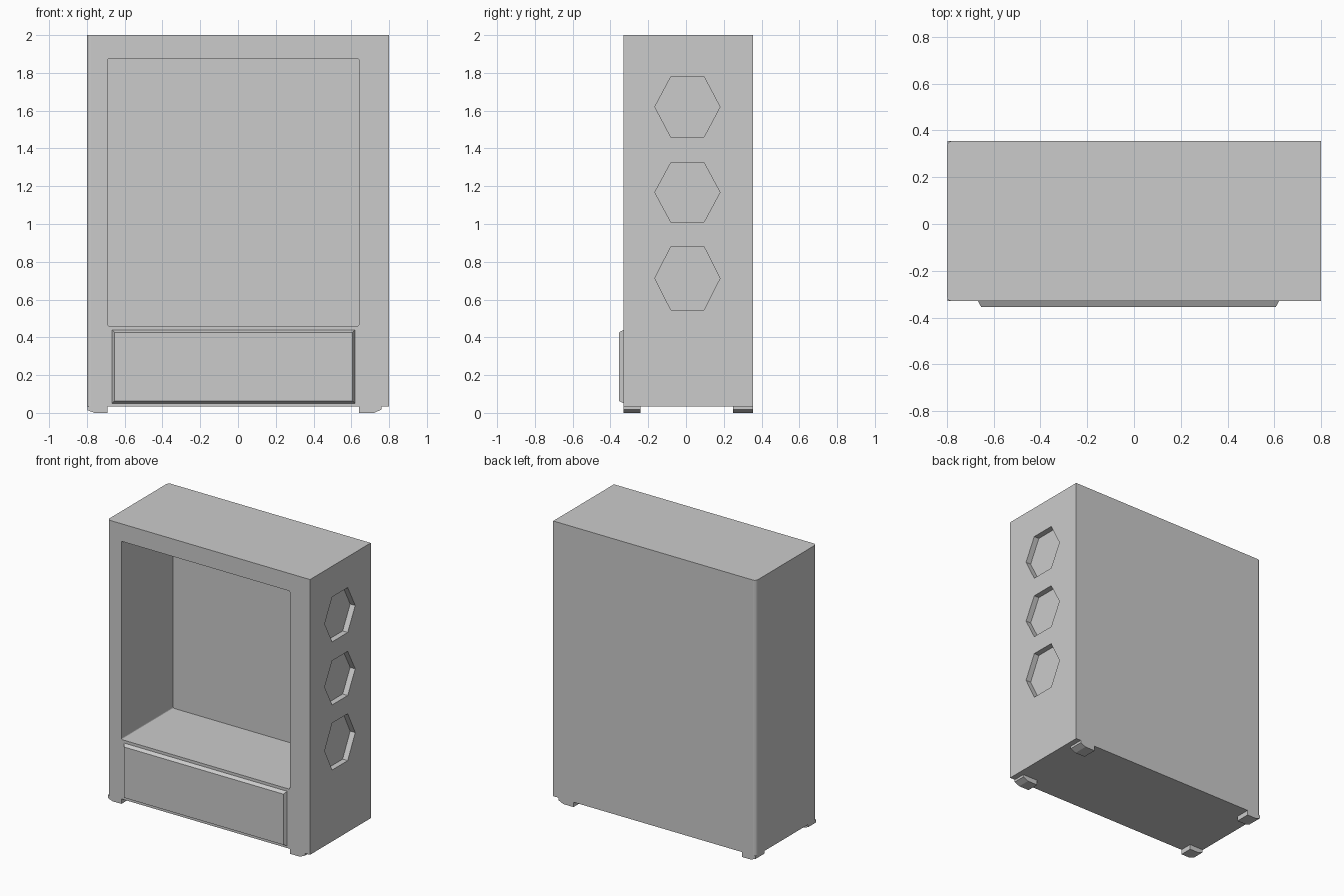
import bpy, bmesh
from mathutils import Vector

if "Cube" in bpy.data.objects:
    bpy.data.objects.remove(bpy.data.objects["Cube"])

FRONT, BACK = -0.33, 0.355
BASE, TOP = 0.035, 2.0


def prism(name, pts, axis, a, b, scale_a=None):
    """Extrude a 2D profile along an axis from a to b."""
    place = {'x': lambda p, t: (t, p[0], p[1]),
             'y': lambda p, t: (p[0], t, p[1]),
             'z': lambda p, t: (p[0], p[1], t)}[axis]
    bm = bmesh.new()
    low = [bm.verts.new(place(p, a)) for p in (scale_a or pts)]
    high = [bm.verts.new(place(p, b)) for p in pts]
    bm.faces.new(low)
    bm.faces.new(high[::-1])
    n = len(pts)
    for i in range(n):
        j = (i + 1) % n
        bm.faces.new((low[j], low[i], high[i], high[j]))
    bmesh.ops.recalc_face_normals(bm, faces=bm.faces)
    me = bpy.data.meshes.new(name)
    bm.to_mesh(me)
    bm.free()
    ob = bpy.data.objects.new(name, me)
    bpy.context.collection.objects.link(ob)
    return ob


def rect(x0, x1, z0, z1):
    return [(x0, z0), (x1, z0), (x1, z1), (x0, z1)]


def round_edges(ob, width, test):
    """Round the edges whose two end points pass the test."""
    bm = bmesh.new()
    bm.from_mesh(ob.data)
    edges = [e for e in bm.edges if test(e.verts[0].co, e.verts[1].co)]
    bmesh.ops.bevel(bm, geom=edges, offset=width, segments=3,
                    profile=0.5, affect='EDGES')
    bm.to_mesh(ob.data)
    bm.free()


def cut(target, cutter):
    mod = target.modifiers.new("cut", 'BOOLEAN')
    mod.operation = 'DIFFERENCE'
    mod.solver = 'EXACT'
    mod.object = cutter
    bpy.context.view_layer.objects.active = target
    bpy.ops.object.modifier_apply(modifier=mod.name)
    bpy.data.objects.remove(cutter)


# cabinet body with rounded left uprights
body = prism("cabinet_body", rect(-0.8, 0.8, FRONT, BACK), 'z', BASE, TOP)
round_edges(body, 0.022, lambda p, q: p.x < 0 and q.x < 0 and abs(p.z - q.z) > 1)

# large open compartment at the front
opening = prism("opening_cutter", rect(-0.69, 0.64, 0.46, 1.875), 'y', FRONT - 0.1, 0.255)
round_edges(opening, 0.008, lambda p, q: abs(p.y - q.y) > 0.5)
cut(body, opening)

# three hexagonal recesses on the right side
for z0, z1 in ((0.545, 0.88), (1.01, 1.325), (1.46, 1.78)):
    zm = (z0 + z1) / 2
    hexagon = [(-0.165, zm), (-0.08, z0), (0.095, z0), (0.18, zm), (0.095, z1), (-0.08, z1)]
    cut(body, prism("hex_cutter", hexagon, 'x', 0.76, 0.9))

# drawer front with tapered rim
prism("drawer_front", rect(-0.667, 0.62, 0.05, 0.44), 'y', FRONT, -0.352,
      None).name = "drawer_front"
drawer = bpy.data.objects["drawer_front"]
for v in drawer.data.vertices:
    if v.co.y < -0.34:
        v.co.x += 0.014 if v.co.x < 0 else -0.014
        v.co.z += 0.014 if v.co.z < 0.2 else -0.014
        v.co.y = -0.355

# four feet with chamfered outer ends
profiles = {
    "left": [(-0.797, BASE), (-0.797, 0.014), (-0.76, 0), (-0.69, 0), (-0.69, BASE)],
    "right": [(0.64, BASE), (0.64, 0), (0.72, 0), (0.76, 0.018), (0.76, BASE)],
}
for side, pts in profiles.items():
    prism(side + "_front_foot", pts, 'y', FRONT, -0.24)
    prism(side + "_back_foot", pts, 'y', 0.25, BACK)
